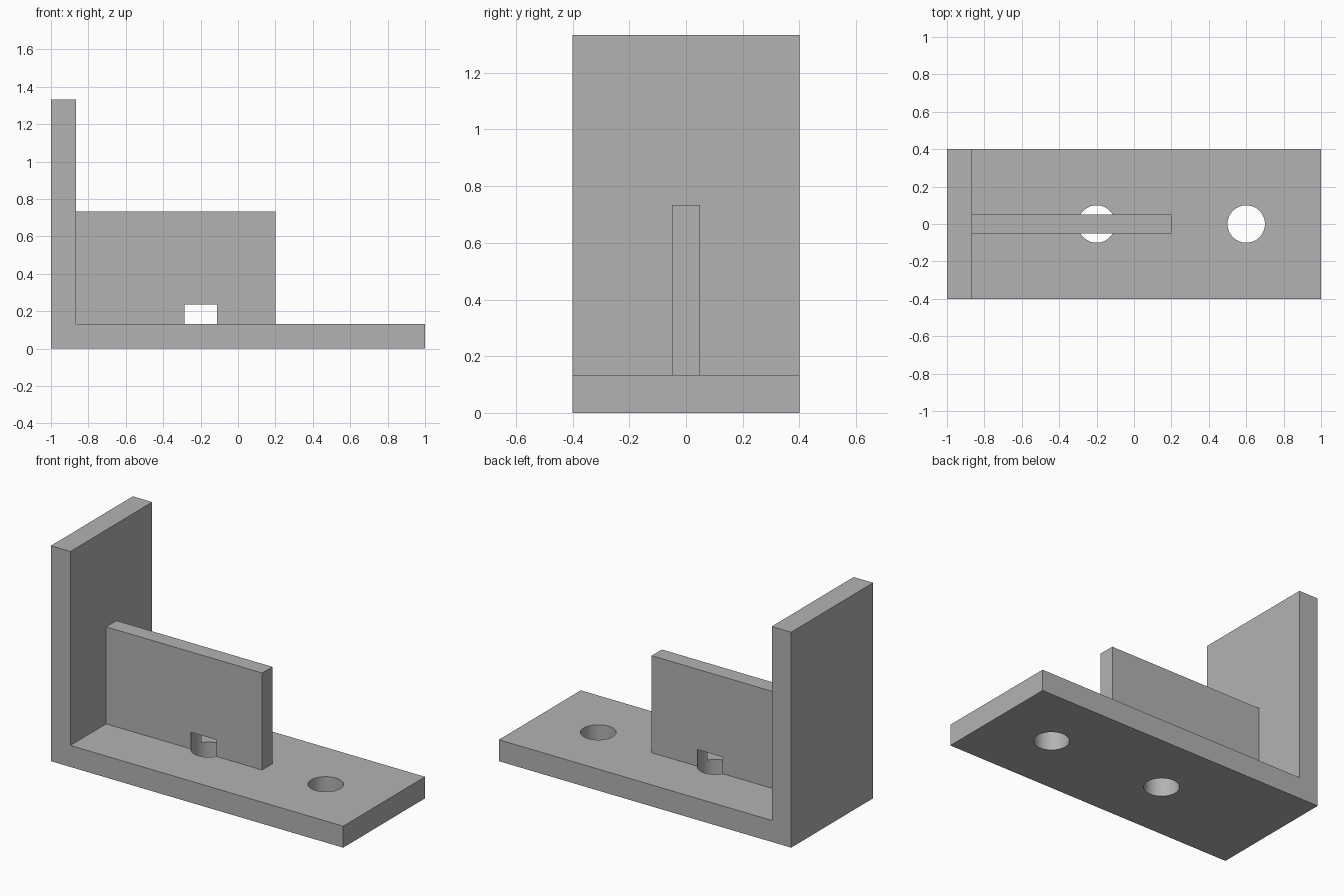
import bpy
import bmesh
import math

cube = bpy.data.objects.get("Cube")
if cube:
    bpy.data.objects.remove(cube, do_unlink=True)

THICK = 0.133       # plate thickness
HEIGHT = 1.333      # top of the upright
DEPTH = 0.8

grey = bpy.data.materials.new("plain grey")
grey.use_nodes = True
colour = (0.45, 0.45, 0.45, 1)
grey.diffuse_color = colour
grey.node_tree.nodes["Principled BSDF"].inputs["Base Color"].default_value = colour


def extrude_profile(name, profile, depth):
    """Extrude an x-z outline along y, centred on y = 0."""
    bm = bmesh.new()
    face = bm.faces.new([bm.verts.new((x, -depth / 2, z)) for x, z in profile])
    new = bmesh.ops.extrude_face_region(bm, geom=[face])["geom"]
    verts = [v for v in new if isinstance(v, bmesh.types.BMVert)]
    bmesh.ops.translate(bm, verts=verts, vec=(0, depth, 0))
    bmesh.ops.recalc_face_normals(bm, faces=bm.faces)
    mesh = bpy.data.meshes.new(name)
    bm.to_mesh(mesh)
    bm.free()
    obj = bpy.data.objects.new(name, mesh)
    bpy.context.collection.objects.link(obj)
    mesh.materials.append(grey)
    return obj


def combine(target, tool, operation):
    """Apply a boolean and discard the tool object."""
    tool.hide_render = True
    mod = target.modifiers.new(operation.lower(), 'BOOLEAN')
    mod.operation = operation
    mod.solver = 'EXACT'
    mod.object = tool
    bpy.context.view_layer.objects.active = target
    bpy.ops.object.modifier_apply(modifier=mod.name)
    bpy.data.objects.remove(tool, do_unlink=True)


# L-shaped base and upright
inner = THICK - 1
bracket = extrude_profile("angle_bracket", [
    (-1, 0), (1, 0), (1, THICK), (inner, THICK), (inner, HEIGHT), (-1, HEIGHT)], DEPTH)

# Central stiffening rib, sunk a little into the bracket before joining
sink = 0.05
rib = extrude_profile("rib", [
    (inner - sink, THICK - sink), (0.2, THICK - sink),
    (0.2, 0.733), (inner - sink, 0.733)], 0.1)
combine(bracket, rib, 'UNION')

# Bolt holes, with clearance cut into the foot of the rib
bottom, top = -0.1, THICK + 0.103
for x in (-0.2, 0.6):
    bpy.ops.mesh.primitive_cylinder_add(
        vertices=64, radius=0.1, depth=top - bottom,
        location=(x, 0, (top + bottom) / 2))
    cutter = bpy.context.object
    cutter.name = "hole_cutter"
    cutter.data.materials.append(grey)
    combine(bracket, cutter, 'DIFFERENCE')

# Smooth hole walls, sharp edges elsewhere
bpy.ops.object.select_all(action='DESELECT')
bracket.select_set(True)
bpy.context.view_layer.objects.active = bracket
bpy.ops.object.shade_smooth_by_angle(angle=math.radians(30))
